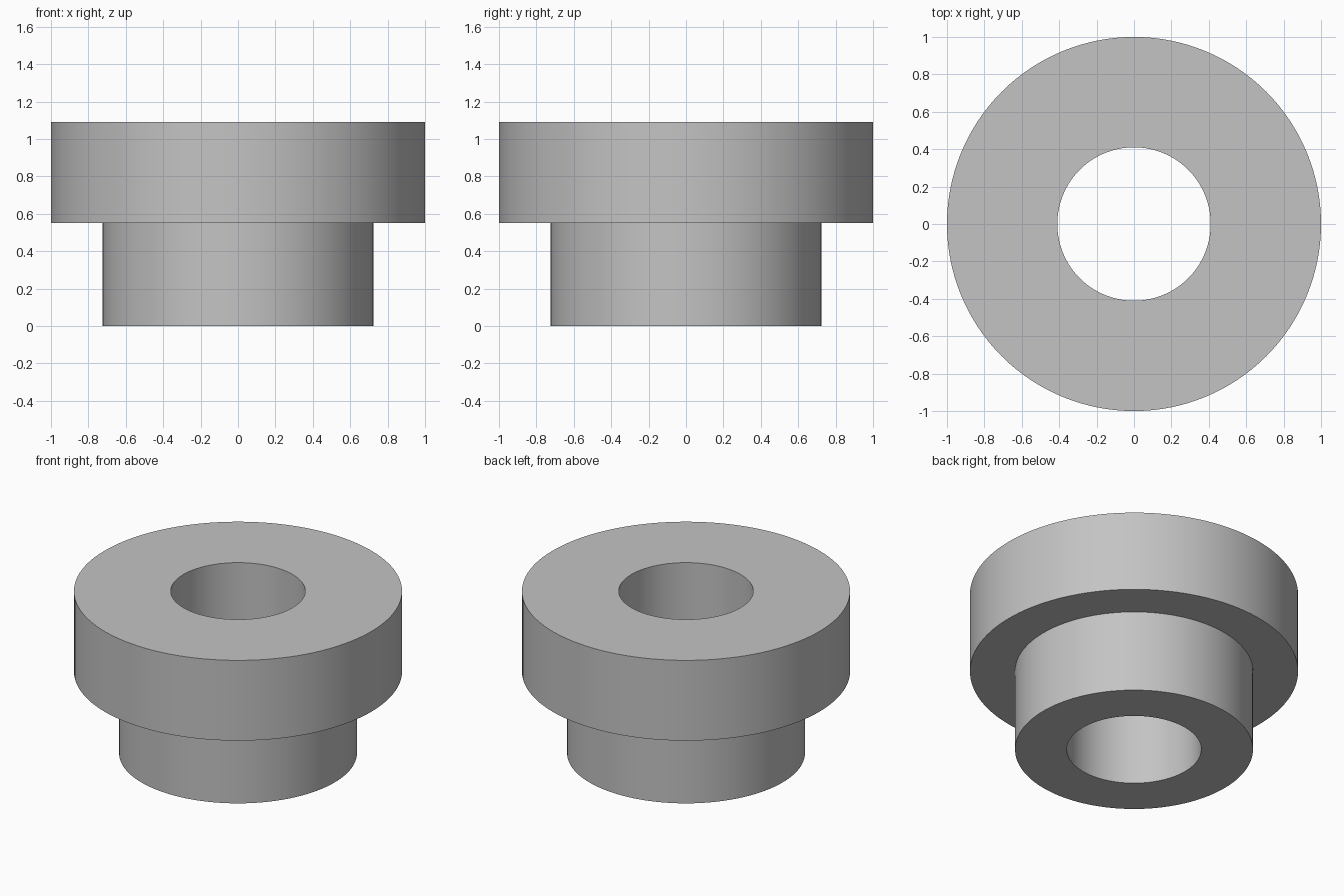
import bpy
import bmesh
import math

default_cube = bpy.data.objects.get("Cube")
if default_cube:
    bpy.data.objects.remove(default_cube, do_unlink=True)

SEGMENTS = 128
BORE_RADIUS, NECK_RADIUS, FLANGE_RADIUS = 0.41, 0.725, 1.0
SHOULDER_Z, TOP_Z = 0.55, 1.09

# Plain grey material
grey = bpy.data.materials.new("plain_grey")
grey.use_nodes = True
colour = (0.55, 0.55, 0.55, 1)
grey.diffuse_color = colour
grey.node_tree.nodes["Principled BSDF"].inputs["Base Color"].default_value = colour

# Closed half-section of the flanged bushing, counter-clockwise in radius and height
section = [
    (BORE_RADIUS, 0), (NECK_RADIUS, 0), (NECK_RADIUS, SHOULDER_Z),
    (FLANGE_RADIUS, SHOULDER_Z), (FLANGE_RADIUS, TOP_Z), (BORE_RADIUS, TOP_Z),
]

# Revolve the section into rings and join neighbouring rings
bm = bmesh.new()
rings = []
for radius, z in section:
    angles = [math.tau * i / SEGMENTS for i in range(SEGMENTS)]
    rings.append([bm.verts.new((radius * math.cos(a), radius * math.sin(a), z)) for a in angles])
for lower, upper in zip(rings, rings[1:] + rings[:1]):
    for i in range(SEGMENTS):
        j = (i + 1) % SEGMENTS
        bm.faces.new((lower[i], lower[j], upper[j], upper[i]))
bmesh.ops.recalc_face_normals(bm, faces=bm.faces)

mesh = bpy.data.meshes.new("flanged_bushing")
bm.to_mesh(mesh)
bm.free()
mesh.materials.append(grey)
bushing = bpy.data.objects.new("flanged_bushing", mesh)
bpy.context.collection.objects.link(bushing)

# Smooth round walls with crisp rims
bpy.ops.object.select_all(action="DESELECT")
bushing.select_set(True)
bpy.context.view_layer.objects.active = bushing
bpy.ops.object.shade_smooth_by_angle(angle=math.radians(30))
